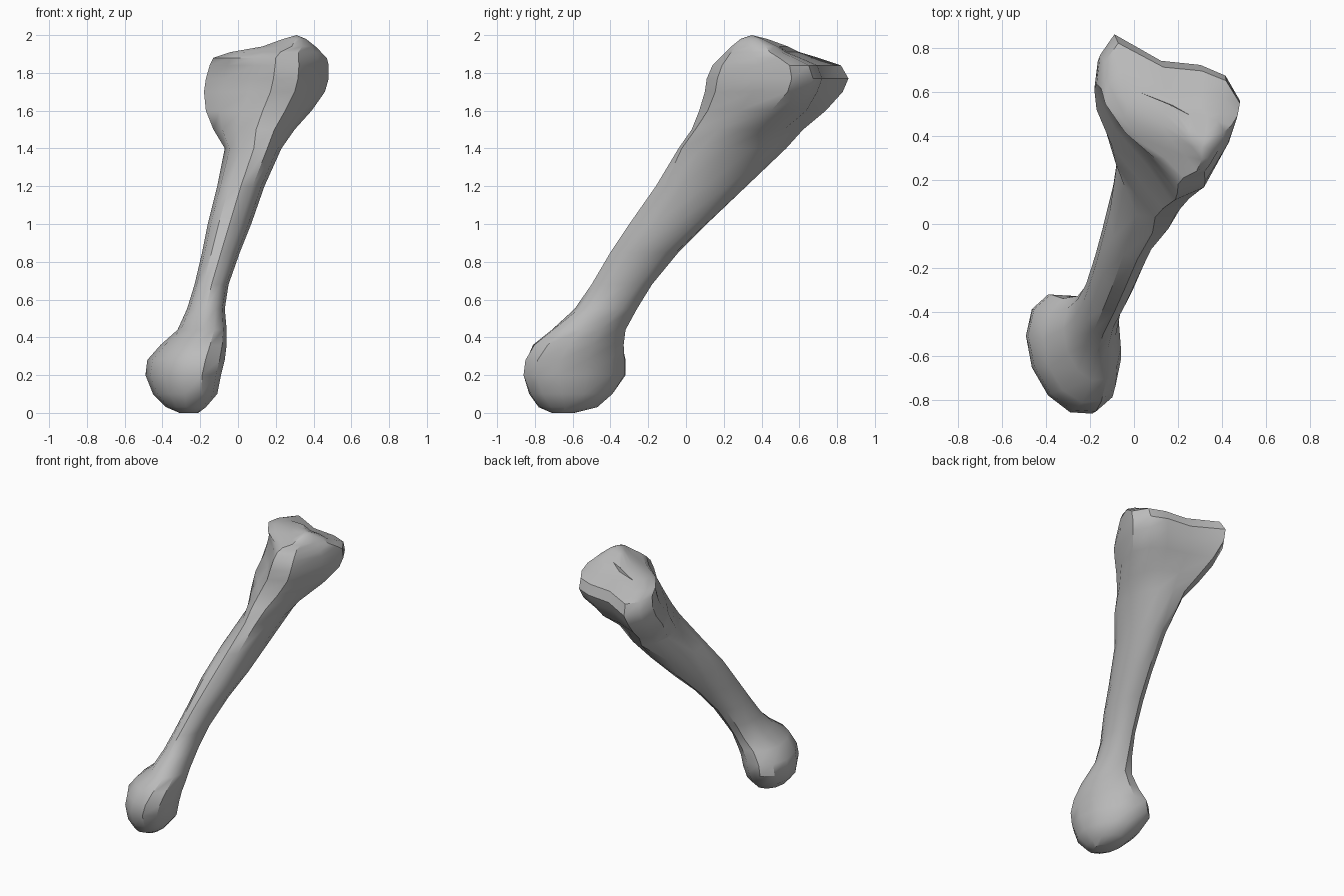
import bpy
import bmesh
from math import sin, cos, asin, pi, radians

default_cube = bpy.data.objects.get("Cube")
if default_cube:
    bpy.data.objects.remove(default_cube, do_unlink=True)

SIDES = 12

# Level cuts through the bone: height, left and right limit, front and back limit, skew
SECTIONS = [
    (0, -.31, -.21, -.71, -.59, 0),
    (.03, -.38, -.17, -.78, -.47, -.1),
    (.1, -.45, -.11, -.83, -.39, -.2),
    (.2, -.49, -.09, -.86, -.32, -.3),
    (.28, -.48, -.07, -.85, -.32, -.3),
    (.36, -.41, -.06, -.81, -.33, -.2),
    (.44, -.32, -.06, -.71, -.32, -.2),
    (.55, -.27, -.07, -.59, -.26, 0),
    (.68, -.23, -.05, -.5, -.18, .1),
    (.85, -.19, .01, -.4, -.04, .1),
    (1, -.16, .07, -.3, .11, .2),
    (1.2, -.11, .14, -.16, .32, .1),
    (1.4, -.07, .23, -.04, .53, -.2),
    (1.5, -.13, .3, .03, .62, -.3),
    (1.6, -.17, .39, .07, .74, -.1),
    (1.7, -.18, .46, .1, .83, 0),
    (1.77, -.17, .48, .11, .86, 0),
    (1.84, -.15, .48, .14, .82, 0),
    (1.88, -.13, .47, .18, .7, 0),
    (1.91, -.04, .44, .21, .6, 0),
    (1.94, .13, .41, .24, .54, 0),
    (1.98, .24, .36, .29, .43, 0),
]

# Lobed outline of the wide upper joint, in unit coordinates
JOINT = [(1, .2), (.8, .5), (.45, .63), (-.1, .68), (-.75, 1), (-.95, .75),
         (-1, .4), (-.7, -.1), (-.25, -.55), (.1, -1), (.5, -.85), (.85, -.3)]


def fit(values, low, high):
    """Stretch a list of values so that it exactly spans low to high."""
    start, end = min(values), max(values)
    return [low + (high - low) * (v - start) / (end - start) for v in values]


def outline(height, left, right, front, back, skew):
    """Skewed ellipse that turns into the lobed joint outline near the top."""
    lobed = min(max((height - 1.3) / .4, 0), 1)
    xs, ys = [], []
    for i, (joint_x, joint_y) in enumerate(JOINT):
        angle = 2 * pi * i / SIDES
        xs.append((1 - lobed) * cos(angle) + lobed * joint_x)
        ys.append((1 - lobed) * sin(angle + asin(skew)) + lobed * joint_y)
    return [(x, y, height) for x, y in zip(fit(xs, left, right), fit(ys, front, back))]


def make_material(name, color):
    material = bpy.data.materials.new(name)
    material.use_nodes = True
    material.diffuse_color = color
    for node in material.node_tree.nodes:
        if node.type == 'BSDF_PRINCIPLED':
            node.inputs["Base Color"].default_value = color
    return material


# Loft the sections into one closed bone
bm = bmesh.new()
rings = [[bm.verts.new(point) for point in outline(*section)] for section in SECTIONS]
for lower, upper in zip(rings, rings[1:]):
    for i in range(SIDES):
        j = (i + 1) % SIDES
        bm.faces.new((lower[i], lower[j], upper[j], upper[i]))

# Close the rounded foot and the upper crest
bm.faces.new(rings[0][::-1])
crest = bm.verts.new((.31, .35, 2))
for i in range(SIDES):
    bm.faces.new((rings[-1][i], rings[-1][(i + 1) % SIDES], crest))
bmesh.ops.recalc_face_normals(bm, faces=bm.faces[:])

mesh = bpy.data.meshes.new("bone")
bm.to_mesh(mesh)
bm.free()
mesh.materials.append(make_material("bone grey", (.5, .5, .5, 1)))
bone = bpy.data.objects.new("bone", mesh)
bpy.context.collection.objects.link(bone)

# Soft shading that keeps the sharp ridges
bpy.ops.object.select_all(action='DESELECT')
bone.select_set(True)
bpy.context.view_layer.objects.active = bone
bpy.ops.object.shade_smooth_by_angle(angle=radians(35))
